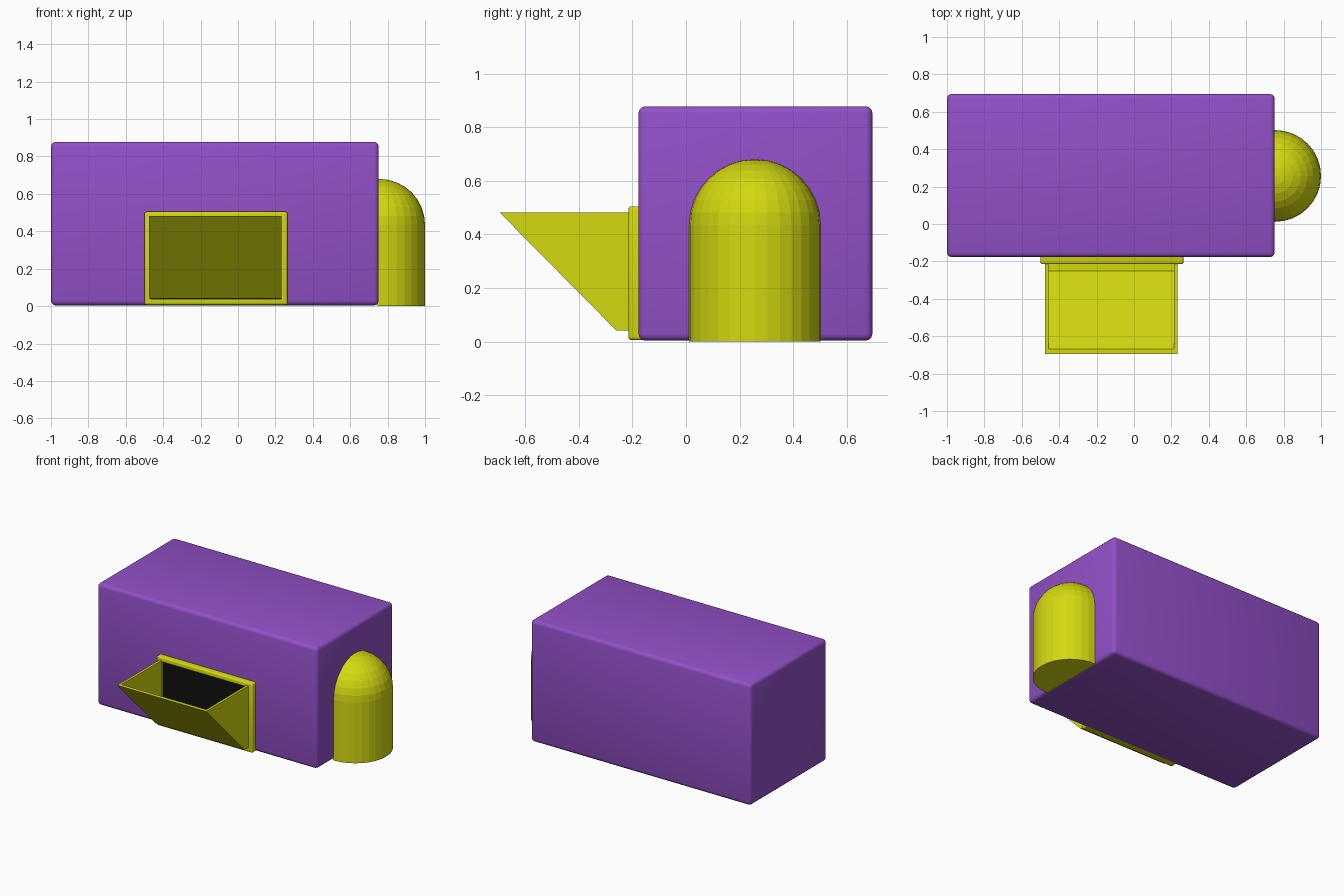
import bpy, bmesh, math
from mathutils import Matrix, Vector

if "Cube" in bpy.data.objects:
    bpy.data.objects.remove(bpy.data.objects["Cube"])


def material(name, rgb):
    m = bpy.data.materials.new(name)
    m.diffuse_color = (*rgb, 1)
    m.use_nodes = True
    m.node_tree.nodes["Principled BSDF"].inputs["Base Color"].default_value = m.diffuse_color
    return m


PURPLE = material("purple", (0.29, 0.08, 0.58))
YELLOW = material("yellow", (0.65, 0.69, 0.005))
BLACK = material("black", (0.005, 0.005, 0.005))


def finish(name, bm, *mats, smooth=False):
    mesh = bpy.data.meshes.new(name)
    bm.to_mesh(mesh)
    bm.free()
    for m in mats:
        mesh.materials.append(m)
    ob = bpy.data.objects.new(name, mesh)
    bpy.context.collection.objects.link(ob)
    if smooth:
        bpy.context.view_layer.objects.active = ob
        ob.select_set(True)
        bpy.ops.object.shade_smooth_by_angle(angle=math.radians(35))
        ob.select_set(False)
    return ob


def rounded_box(lo, hi, radius):
    lo, hi = Vector(lo), Vector(hi)
    bm = bmesh.new()
    bmesh.ops.create_cube(bm, size=1, matrix=Matrix.Translation((lo + hi) / 2)
                          @ Matrix.Diagonal((*(hi - lo), 1)))
    bmesh.ops.bevel(bm, geom=bm.edges[:], offset=radius, segments=3,
                    profile=0.5, affect='EDGES')
    return bm


# Main body
finish("body", rounded_box((-1, -0.177, 0.004), (0.752, 0.695, 0.878), 0.025),
       PURPLE, smooth=True)

# Chute frame, sunk into the body, with a dark recessed opening
bm = rounded_box((-0.5, -0.215, 0.006), (0.265, 0.13, 0.505), 0.012)
front = min(bm.faces, key=lambda f: f.calc_center_median().y)
bmesh.ops.inset_region(bm, faces=[front], thickness=0.028)
opening = bmesh.ops.extrude_discrete_faces(bm, faces=[front])["faces"][0]
bmesh.ops.translate(bm, verts=opening.verts, vec=(0, 0.034, 0))
opening.material_index = 1
finish("chute_frame", bm, YELLOW, BLACK, smooth=True)

# Chute: open-topped hopper with thin walls
outer = [(-0.212, 0.482), (-0.695, 0.482), (-0.26, 0.042), (-0.212, 0.042)]
inner = [(-0.212, 0.482), (-0.668, 0.482), (-0.252, 0.06), (-0.212, 0.06)]
bm = bmesh.new()


def ring(x, profile):
    return [bm.verts.new((x, y, z)) for y, z in profile]


ol, orr = ring(-0.475, outer), ring(0.233, outer)
il, ir = ring(-0.457, inner), ring(0.215, inner)
for side in (ol, orr, il, ir):
    bm.faces.new(side)
for a, b in ((ol, orr), (il, ir)):
    for i in (1, 2):
        bm.faces.new((a[i], a[i + 1], b[i + 1], b[i]))
for a, b in ((ol, il), (orr, ir)):
    for i, j in ((0, 1), (3, 0)):
        bm.faces.new((a[i], a[j], b[j], b[i]))
for i in (1, 3):
    bm.faces.new((ol[i], orr[i], ir[i], il[i]))
bmesh.ops.recalc_face_normals(bm, faces=bm.faces[:])
finish("chute", bm, YELLOW)

# Half-round domed post on the right side
R, H, CX, CY = 0.245, 0.435, 0.755, 0.257
profile = [(0, 0), (R, 0)] + [
    (R * math.cos(i * math.pi / 16), H + R * math.sin(i * math.pi / 16))
    for i in range(8)] + [(0, H + R)]
bm = bmesh.new()
vs = [bm.verts.new((CX + r, CY, z)) for r, z in profile]
es = [bm.edges.new(p) for p in zip(vs, vs[1:])]
bmesh.ops.spin(bm, geom=vs + es, cent=(CX, CY, 0), axis=(0, 0, 1),
               angle=2 * math.pi, steps=32, use_merge=False)
bmesh.ops.remove_doubles(bm, verts=bm.verts[:], dist=0.0005)
cut = bmesh.ops.bisect_plane(bm, geom=bm.verts[:] + bm.edges[:] + bm.faces[:],
                             plane_co=(0.745, 0, 0), plane_no=(-1, 0, 0),
                             clear_outer=True)
bmesh.ops.holes_fill(bm, edges=[e for e in bm.edges if e.is_boundary])
bmesh.ops.recalc_face_normals(bm, faces=bm.faces[:])
finish("domed_post", bm, YELLOW)
